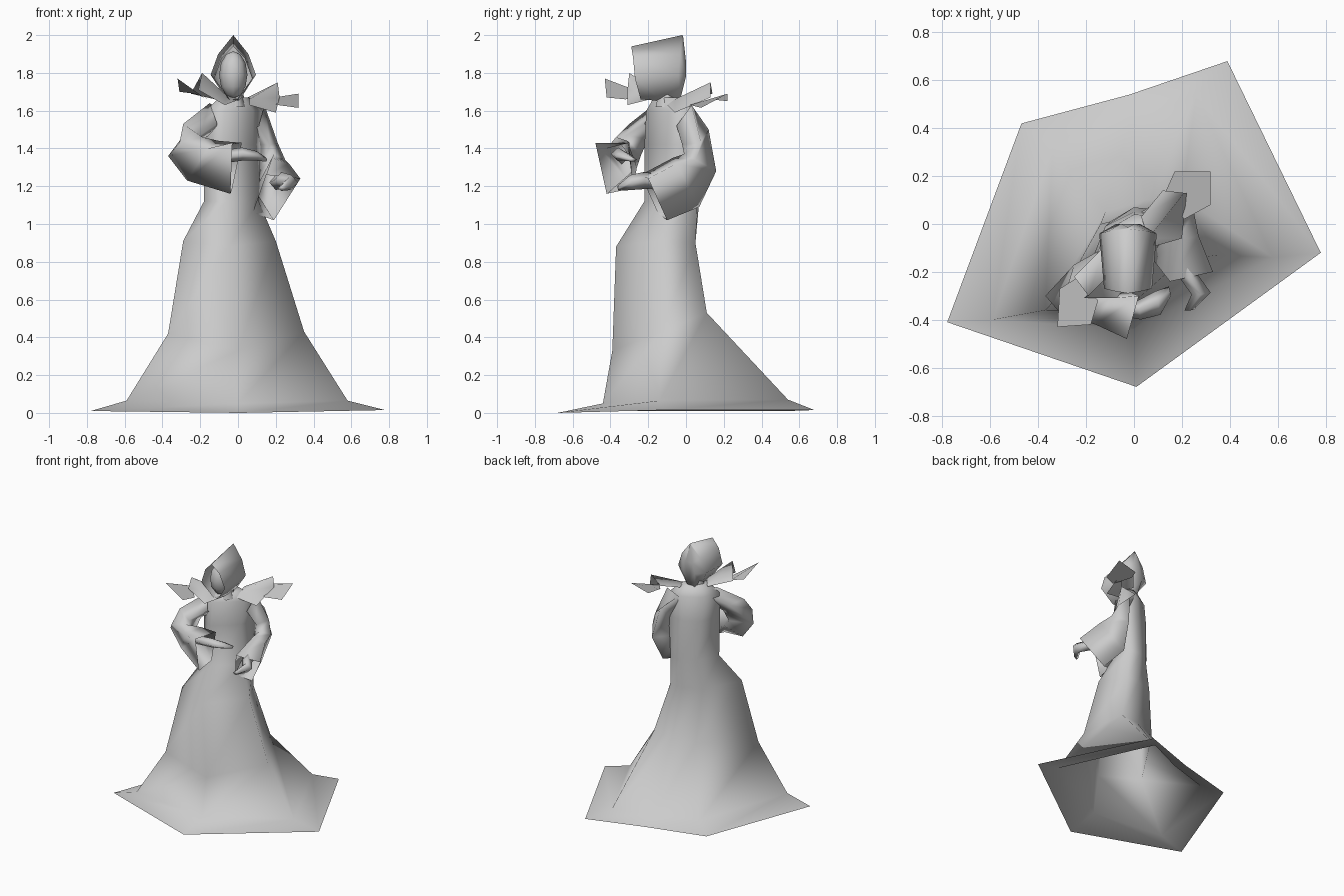
import bpy, bmesh, math
from mathutils import Vector


def finish(name, bm):
    bmesh.ops.recalc_face_normals(bm, faces=bm.faces)
    me = bpy.data.meshes.new(name)
    bm.to_mesh(me)
    bm.free()
    ob = bpy.data.objects.new(name, me)
    bpy.context.collection.objects.link(ob)
    bpy.ops.object.select_all(action='DESELECT')
    ob.select_set(True)
    bpy.context.view_layer.objects.active = ob
    bpy.ops.object.shade_smooth()
    return ob


def loft(name, rings, cap_end=False):
    """Skin a stack of cross-sections."""
    bm = bmesh.new()
    vs = [[bm.verts.new(p) for p in r] for r in rings]
    n = len(vs[0])
    for a, b in zip(vs, vs[1:]):
        for i in range(n):
            j = (i + 1) % n
            bm.faces.new((a[i], a[j], b[j], b[i]))
    if cap_end:
        bm.faces.new(vs[-1])
    return finish(name, bm)


def sheet(name, polys):
    bm = bmesh.new()
    for poly in polys:
        bm.faces.new([bm.verts.new(p) for p in poly])
    bmesh.ops.remove_doubles(bm, verts=bm.verts, dist=0.001)
    return finish(name, bm)


# Gown: sections of left, front, right, back right, back, back left
sections = [
    ((.01, 0, .015, .015, .01, .01), [(-.78, -.41), (.01, -.68), (.78, -.12), (.39, .68), (-.02, .54), (-.47, .42)]),
    ((.065, .05, .065, .07, .06, .06), [(-.59, -.40), (0, -.44), (.58, -.14), (.26, .54), (-.02, .42), (-.34, .32)]),
    ((.42, .33, .43, .53, .52, .50), [(-.37, -.36), (0, -.39), (.35, -.13), (.20, .11), (.05, .10), (-.12, .05)]),
    ((.91, .88, .91, .90, .90, .90), [(-.29, -.27), (-.05, -.37), (.20, -.15), (.10, .05), (.00, .05), (-.14, .00)]),
    ((1.12,) * 6, [(-.18, -.15), (-.06, -.22), (.11, -.09), (.09, .06), (.00, .07), (-.10, .01)]),
    ((1.42,) * 6, [(-.18, -.16), (-.08, -.22), (.08, -.08), (.12, .04), (.00, .05), (-.12, -.01)]),
    ((1.60,) * 6, [(-.17, -.17), (-.07, -.21), (.08, -.08), (.13, .03), (.00, .04), (-.12, -.03)]),
    ((1.67,) * 6, [(-.10, -.13), (-.05, -.17), (.03, -.11), (.06, -.03), (.00, -.01), (-.07, -.04)]),
]
loft("gown", [[(x, y, z) for (x, y), z in zip(pts, zs)] for zs, pts in sections], True)

# Sleeves: four-sided sections from shoulder to open cuff
loft("left_sleeve", [
    [(.03, .05, 1.60), (.14, .03, 1.63), (.11, -.05, 1.52), (.06, .02, 1.48)],
    [(.14, .12, 1.50), (.21, .08, 1.43), (.17, -.02, 1.42), (.11, .04, 1.42)],
    [(.18, .16, 1.28), (.25, .05, 1.34), (.19, -.01, 1.37), (.11, .04, 1.27)],
    [(.15, .07, 1.09), (.27, -.05, 1.32), (.18, -.07, 1.35), (.09, -.04, 1.18)],
    [(.19, -.10, 1.02), (.33, -.20, 1.24), (.15, -.24, 1.26), (.08, -.15, 1.06)]])
loft("right_sleeve", [
    [(-.09, -.08, 1.60), (-.15, -.16, 1.64), (-.11, -.22, 1.53), (-.12, -.15, 1.50)],
    [(-.25, -.17, 1.52), (-.29, -.30, 1.53), (-.20, -.32, 1.47), (-.18, -.20, 1.45)],
    [(-.37, -.30, 1.36), (-.31, -.37, 1.43), (-.19, -.37, 1.46), (-.20, -.24, 1.36)],
    [(-.27, -.31, 1.23), (-.16, -.42, 1.40), (-.10, -.31, 1.44), (-.14, -.26, 1.30)],
    [(-.04, -.42, 1.16), (-.03, -.48, 1.43), (.02, -.30, 1.43), (-.03, -.28, 1.19)]])


# Hands: tapered four-sided forms along a short path
def hand(name, path):
    rings = []
    d = (Vector(path[-1][:3]) - Vector(path[0][:3])).normalized()
    side = d.cross(Vector((0, 0, 1))).normalized()
    up = side.cross(d)
    for x, y, z, w, h in path:
        c = Vector((x, y, z))
        rings.append([c + side * w, c + up * h, c - side * w, c - up * h])
    loft(name, rings, True)


hand("left_hand", [(.20, -.08, 1.22, .035, .04), (.23, -.22, 1.23, .04, .045),
                   (.28, -.29, 1.22, .04, .04), (.23, -.36, 1.19, .02, .015)])
hand("right_hand", [(-.12, -.34, 1.35, .035, .035), (.02, -.36, 1.37, .04, .035),
                    (.10, -.33, 1.36, .05, .025), (.15, -.28, 1.34, .02, .01)])

# Shoulder collar flaps: an inner petal and an outer petal on each side
sheet("left_collar_inner", [
    [(.03, .03, 1.66), (.12, .14, 1.69), (.21, .13, 1.75), (.06, -.06, 1.66)],
    [(.06, -.06, 1.66), (.21, .13, 1.75), (.22, .13, 1.67)],
    [(.06, -.06, 1.66), (.22, .13, 1.67), (.20, -.06, 1.59), (.06, -.10, 1.63)]])
sheet("left_collar_outer", [
    [(.17, .22, 1.65), (.32, .22, 1.69), (.32, .08, 1.615), (.21, .02, 1.63), (.13, .13, 1.66)]])
sheet("right_collar_inner", [
    [(-.12, -.09, 1.66), (-.25, -.22, 1.69), (-.19, -.30, 1.80), (-.06, -.17, 1.68)],
    [(-.06, -.17, 1.68), (-.19, -.30, 1.80), (-.21, -.31, 1.71)],
    [(-.06, -.17, 1.68), (-.21, -.31, 1.71), (-.07, -.31, 1.63), (.01, -.19, 1.66)]])
sheet("right_collar_outer", [
    [(-.31, -.27, 1.70), (-.32, -.43, 1.77), (-.18, -.42, 1.67), (-.15, -.32, 1.66), (-.23, -.22, 1.69)]])

# Hood: arched sections from the face opening to the closed back
CX = -.025


def arch(half):
    return [(CX - x, y, z) for x, y, z in half] + [(CX + x, y, z) for x, y, z in half[-2::-1]]


loft("hood", [
    arch([(.02, -.24, 1.66), (.10, -.27, 1.77), (.06, -.28, 1.88), (0, -.29, 1.94)]),
    arch([(.03, -.12, 1.65), (.12, -.04, 1.79), (.08, -.03, 1.90), (0, -.02, 2.00)]),
    arch([(.03, -.03, 1.66), (.05, 0, 1.78), (.03, 0, 1.86), (0, -.015, 1.99)])], True)

# Face and neck
bm = bmesh.new()
bmesh.ops.create_uvsphere(bm, u_segments=8, v_segments=6, radius=1)
for v in bm.verts:
    v.co = Vector((CX + v.co.x * .075, -.17 + v.co.y * .085, 1.79 + v.co.z * .125))
finish("face", bm)
loft("neck", [[(CX + r * math.cos(t * math.pi / 3), -.10 + r * math.sin(t * math.pi / 3), z)
               for t in range(6)] for z, r in ((1.62, .07), (1.70, .05), (1.76, .05))])
